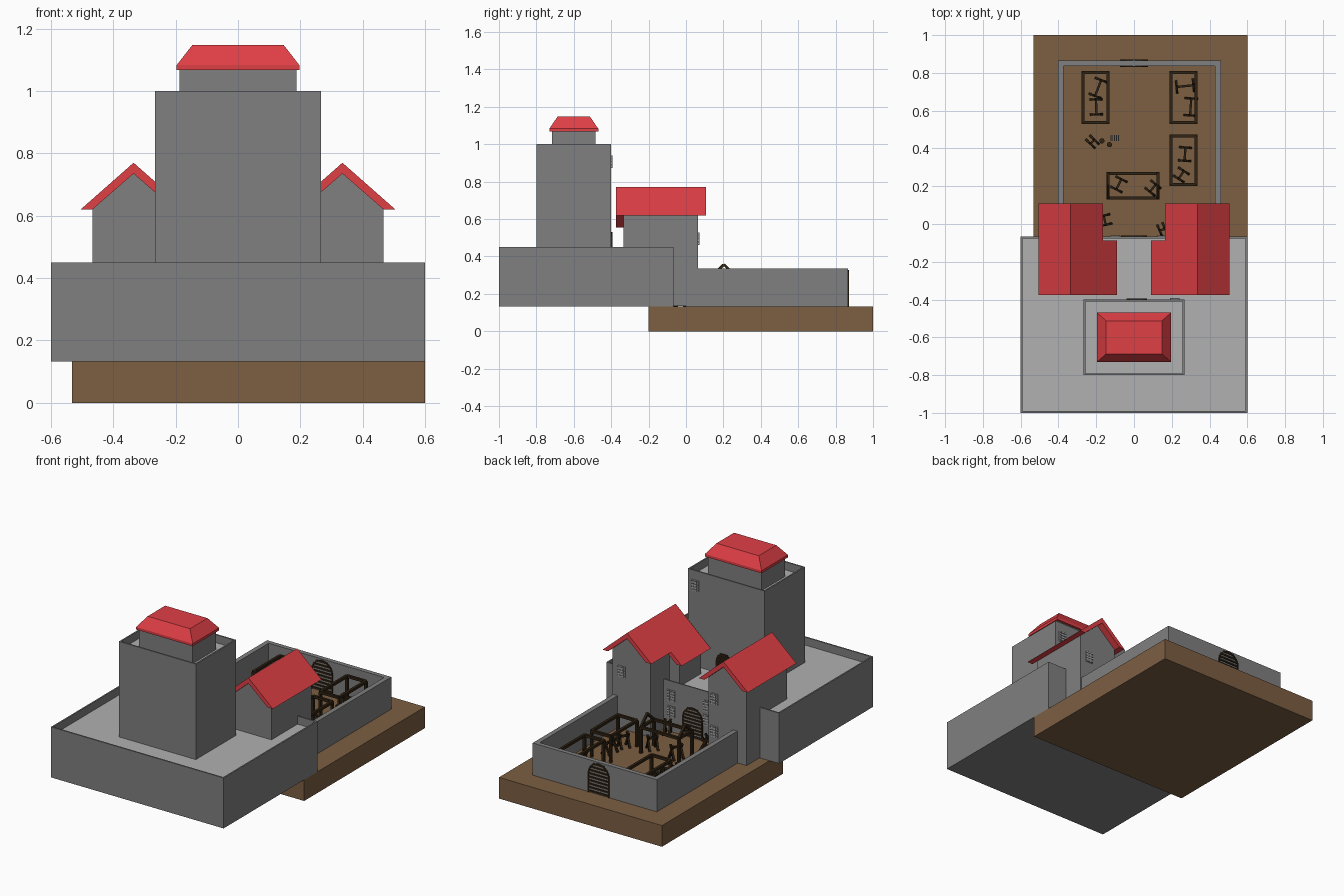
import bpy, bmesh, math
from mathutils import Vector

if "Cube" in bpy.data.objects:
    bpy.data.objects.remove(bpy.data.objects["Cube"])


def material(name, col):
    m = bpy.data.materials.new(name)
    m.diffuse_color = (*col, 1)
    m.use_nodes = True
    m.node_tree.nodes["Principled BSDF"].inputs["Base Color"].default_value = m.diffuse_color
    return m


STONE = material("stone grey", (0.215, 0.215, 0.215))
PAVING = material("paving light grey", (0.44, 0.44, 0.44))
EARTH = material("earth brown", (0.2, 0.113, 0.055))
TILE = material("roof red", (0.74, 0.05, 0.06))
WOOD = material("dark wood", (0.028, 0.016, 0.006))


def finish(name, bm, *mats):
    bmesh.ops.recalc_face_normals(bm, faces=bm.faces)
    me = bpy.data.meshes.new(name)
    bm.to_mesh(me)
    bm.free()
    for m in mats:
        me.materials.append(m)
    ob = bpy.data.objects.new(name, me)
    bpy.context.collection.objects.link(ob)
    return ob


def add_box(bm, x0, x1, y0, y1, z0, z1):
    vs = bmesh.ops.create_cube(bm, size=1)["verts"]
    for v in vs:
        v.co = ((x0 + x1) / 2 + v.co.x * (x1 - x0), (y0 + y1) / 2 + v.co.y * (y1 - y0),
                (z0 + z1) / 2 + v.co.z * (z1 - z0))
    return vs


def box(name, mat, *dims):
    bm = bmesh.new()
    add_box(bm, *dims)
    return finish(name, bm, mat)


def walled_block(name, x0, x1, y0, y1, z0, z1, t, floor):
    """Solid block whose top is sunk to leave a thin parapet."""
    bm = bmesh.new()
    add_box(bm, x0, x1, y0, y1, z0, z1)
    top = max(bm.faces, key=lambda f: f.calc_center_median().z)
    bmesh.ops.inset_region(bm, faces=[top], thickness=t)
    res = bmesh.ops.extrude_face_region(bm, geom=[top])["geom"]
    if top.is_valid:
        bm.faces.remove(top)
    for g in res:
        if isinstance(g, bmesh.types.BMVert):
            g.co.z = floor
        elif isinstance(g, bmesh.types.BMFace):
            g.material_index = 1
    return finish(name, bm, STONE, PAVING)


def add_prism(bm, profile, y0, y1):
    """Extrude an (x, z) profile along y."""
    f = bm.faces.new([bm.verts.new((x, y0, z)) for x, z in profile])
    res = bmesh.ops.extrude_face_region(bm, geom=[f])["geom"]
    for v in res:
        if isinstance(v, bmesh.types.BMVert):
            v.co.y = y1


def prism(name, mat, profile, y0, y1):
    bm = bmesh.new()
    add_prism(bm, profile, y0, y1)
    return finish(name, bm, mat)


def add_bar(bm, a, b, w=0.016):
    """Square beam between two points."""
    a, b = Vector(a), Vector(b)
    vs = bmesh.ops.create_cube(bm, size=1)["verts"]
    q = (b - a).to_track_quat('Z', 'Y')
    for v in vs:
        v.co = q @ Vector((v.co.x * w, v.co.y * w, v.co.z * (b - a).length)) + (a + b) / 2


# Ground slab and raised front ward
G = 0.133
box("ground", EARTH, -0.533, 0.6, -0.2, 1.0, 0, G)
walled_block("front_ward", -0.6, 0.6, -1.0, -0.067, G, 0.45, 0.013, 0.40)

# Keep, turret and hipped roof
walled_block("keep", -0.267, 0.267, -0.8, -0.4, 0.39, 1.0, 0.013, 0.95)
box("turret", STONE, -0.187, 0.187, -0.717, -0.483, 0.94, 1.07)
bm = bmesh.new()
add_box(bm, -0.197, 0.197, -0.731, -0.469, 1.067, 1.083)
top = max(bm.faces, key=lambda f: f.calc_center_median().z)
res = bmesh.ops.extrude_face_region(bm, geom=[top])["geom"]
if top.is_valid:
    bm.faces.remove(top)
for v in res:
    if isinstance(v, bmesh.types.BMVert):
        v.co = (math.copysign(0.147, v.co.x), -0.6 + math.copysign(0.087, v.co.y + 0.6), 1.147)
finish("turret_roof", bm, TILE)

# Gate towers with a lower wing on the inner side
for s, side in ((-1, "left"), (1, "right")):
    def mir(pts):
        return [(s * x, z) for x, z in pts]
    prism(side + "_tower", STONE, mir([(0.467, 0.135), (0.467, 0.62), (0.335, 0.735),
                                       (0.203, 0.62), (0.203, 0.135)]), -0.335, 0.065)
    prism(side + "_wing", STONE, mir([(0.22, 0.39), (0.131, 0.39), (0.131, 0.555),
                                      (0.22, 0.634)]), -0.334, -0.125)
    prism(side + "_tower_roof", TILE, mir([(0.505, 0.62), (0.335, 0.77), (0.165, 0.62), (0.203, 0.62),
                                           (0.335, 0.735), (0.467, 0.62)]), -0.375, 0.108)
    prism(side + "_wing_roof", TILE, mir([(0.165, 0.62), (0.09, 0.554), (0.129, 0.554),
                                          (0.203, 0.62)]), -0.375, -0.087)

# Courtyard walls
bm = bmesh.new()
add_box(bm, -0.403, -0.373, 0.0, 0.865, G, 0.335)
add_box(bm, 0.43, 0.46, 0.0, 0.865, G, 0.335)
add_box(bm, -0.373, 0.43, 0.837, 0.865, G, 0.335)
finish("courtyard_wall", bm, STONE)


def gate(name, x, y, z, w, h, side=1):
    """Arched lattice of thin slats lying on a wall."""
    bm = bmesh.new()
    r = w / 2
    y0, y1 = sorted((y, y + side * 0.006))
    spring = h - r
    arch = [(r * math.cos(a * math.pi / 10), spring + r * math.sin(a * math.pi / 10)) for a in range(11)]
    path = [(r, 0)] + arch + [(-r, 0)]
    for (ax, az), (bx, bz) in zip(path, path[1:]):
        k = 0.9
        inner = [(bx * k, spring + (bz - spring) * k if bz > spring else bz),
                 (ax * k, spring + (az - spring) * k if az > spring else az)]
        add_prism(bm, [(x + px, z + pz) for px, pz in [(ax, az), (bx, bz)] + inner], y0, y1)
    n = 9
    for i in range(n):
        zz = (i + 0.5) * h / n
        half = r if zz <= spring else math.sqrt(max(r * r - (zz - spring) ** 2, 0))
        add_box(bm, x - half * 0.97, x + half * 0.97, y0, y1, z + zz - 0.005, z + zz + 0.005)
    finish(name, bm, WOOD)


gate("outer_gate", 0, 0.865, G, 0.15, 0.195)
gate("outer_gate_inside", 0, 0.837, G, 0.15, 0.195, -1)
gate("inner_gate", 0, -0.067, G, 0.14, 0.19)
gate("keep_gate", 0.015, -0.4, 0.40, 0.11, 0.13)


def window(name, x, y, z, w=0.05, h=0.068):
    """Pale pane with dark bars."""
    box(name + "_pane", PAVING, x - w / 2, x + w / 2, y, y + 0.004, z - h / 2, z + h / 2)
    bm = bmesh.new()
    for i in range(4):
        zz = z - h / 2 + (i + 0.5) * h / 4
        add_box(bm, x - w / 2, x + w / 2, y, y + 0.007, zz - 0.003, zz + 0.003)
    for i in (-1, 1):
        add_box(bm, x + i * w / 5 - 0.003, x + i * w / 5 + 0.003, y, y + 0.006, z - h / 2, z + h / 2)
    finish(name + "_bars", bm, STONE)


for i, p in enumerate([(0.215, -0.4, 0.907), (0.4, 0.065, 0.495), (-0.243, 0.065, 0.495),
                       (-0.243, 0.065, 0.29), (0.15, -0.067, 0.36), (0.15, -0.067, 0.26),
                       (-0.1, -0.067, 0.36), (-0.1, -0.067, 0.27)]):
    window(f"window_{i}", *p)


# Open timber frames in the courtyard
def frame(name, x0, x1, y0, y1, z=0.295, gable=False):
    bm = bmesh.new()
    c = [(x0, y0), (x1, y0), (x1, y1), (x0, y1)]
    for (ax, ay), (bx, by) in zip(c, c[1:] + c[:1]):
        add_bar(bm, (ax, ay, G), (ax, ay, z))
        add_bar(bm, (ax, ay, z), (bx, by, z))
    if gable:
        ym = (y0 + y1) / 2
        for x in (x0, x1):
            for y in (y0, y1):
                add_bar(bm, (x, y, z), (x, ym, z + 0.062), 0.014)
    finish(name, bm, WOOD)


frame("shed_a", -0.27, -0.138, 0.538, 0.802)
frame("shed_b", 0.196, 0.328, 0.538, 0.802)
frame("shed_c", 0.196, 0.328, 0.208, 0.467)
frame("shed_d", -0.137, 0.127, 0.138, 0.267, 0.295, True)


# Trestles: crossed legs, a rail and a leaning pole
def trestle(name, x, y, ang, length=0.1, h=0.09):
    bm = bmesh.new()
    d = Vector((math.cos(ang), math.sin(ang), 0))
    n = Vector((-d.y, d.x, 0)) * 0.03
    c = Vector((x, y, G))
    up = Vector((0, 0, h))
    for t in (-0.5, 0.5):
        e = c + d * length * t
        add_bar(bm, e - n, e + n * 0.5 + up, 0.012)
        add_bar(bm, e + n, e - n * 0.5 + up, 0.012)
    add_bar(bm, c - d * length / 2 + up * 0.8, c + d * length / 2 + up * 0.8, 0.012)
    finish(name, bm, WOOD)


for i, (x, y, a, l) in enumerate([(-0.19, 0.72, 1.2, 0.09), (-0.2, 0.62, 1.6, 0.08), (0.27, 0.73, 0.1, 0.09),
                                  (0.3, 0.62, 1.5, 0.09), (0.27, 0.37, 1.5, 0.07), (0.25, 0.26, 1.0, 0.05),
                                  (-0.08, 0.21, 1.1, 0.06), (0.1, 0.19, 0.9, 0.05), (-0.22, 0.435, 0.8, 0.03),
                                  (-0.155, 0.02, 1.8, 0.05), (0.15, -0.03, 0.4, 0.03)]):
    trestle(f"trestle_{i}", x, y, a, l)

# Barrels and a slatted crate
for i, (x, y) in enumerate([(-0.17, 0.44), (-0.13, 0.42)]):
    bm = bmesh.new()
    bmesh.ops.create_cone(bm, cap_ends=True, segments=10, radius1=0.014, radius2=0.014, depth=0.05)
    bmesh.ops.translate(bm, verts=bm.verts, vec=(x, y, G + 0.025))
    finish(f"barrel_{i}", bm, WOOD)
bm = bmesh.new()
for i in range(5):
    add_box(bm, -0.125 + i * 0.01, -0.12 + i * 0.01, 0.44, 0.47, G, G + 0.03)
finish("slatted_crate", bm, STONE)
